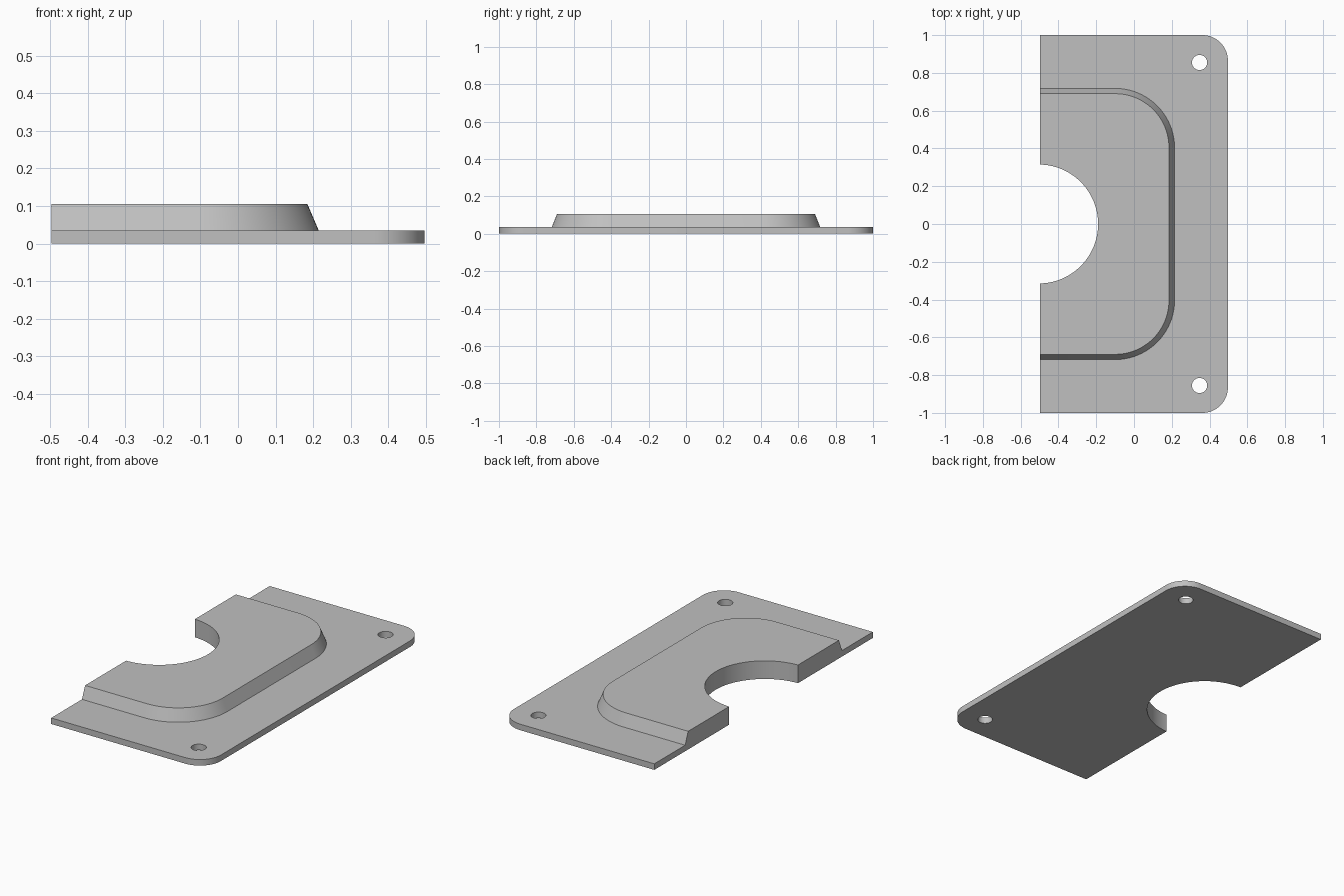
import bpy
import bmesh
from math import cos, sin, pi

default = bpy.data.objects.get("Cube")
if default:
    bpy.data.objects.remove(default, do_unlink=True)

SAW_X = -0.497      # flat left edge of the half plate
START_X = -0.7      # blanks run past the edge and are trimmed
PLATE_Z, TOP_Z = 0.035, 0.105

grey = bpy.data.materials.new("light grey")
grey.use_nodes = True
colour = (0.53, 0.53, 0.53, 1)
grey.diffuse_color = colour
grey.node_tree.nodes["Principled BSDF"].inputs["Base Color"].default_value = colour


def outline(x_max, y_max, radius, steps=24):
    """Counter-clockwise rectangle with its two +x corners rounded."""
    arc = [(x_max - radius + radius * cos(a), y_max - radius + radius * sin(a))
           for a in (i * pi / 2 / steps for i in range(steps + 1))]
    lower = [(x, -y) for x, y in reversed(arc)]
    return [(START_X, -y_max)] + lower + arc + [(START_X, y_max)]


def loft(name, sections):
    """Solid through a stack of (outline, height) sections."""
    bm = bmesh.new()
    rings = [[bm.verts.new((x, y, z)) for x, y in pts] for pts, z in sections]
    for low, high in zip(rings, rings[1:]):
        for i in range(len(low)):
            j = (i + 1) % len(low)
            bm.faces.new((low[i], low[j], high[j], high[i]))
    bm.faces.new(rings[0][::-1])
    bm.faces.new(rings[-1])
    bmesh.ops.recalc_face_normals(bm, faces=bm.faces)
    mesh = bpy.data.meshes.new(name)
    bm.to_mesh(mesh)
    bm.free()
    mesh.materials.append(grey)
    obj = bpy.data.objects.new(name, mesh)
    bpy.context.collection.objects.link(obj)
    return obj


def circle(cx, cy, r, count):
    return [(cx + r * cos(2 * pi * i / count), cy + r * sin(2 * pi * i / count))
            for i in range(count)]


def combine(body, tool, operation):
    """Apply a boolean and discard the tool."""
    tool.hide_render = True
    mod = body.modifiers.new(operation, "BOOLEAN")
    mod.operation, mod.solver, mod.object = operation, "EXACT", tool
    bpy.context.view_layer.objects.active = body
    bpy.ops.object.modifier_apply(modifier=mod.name)
    bpy.data.objects.remove(tool, do_unlink=True)


# Base plate
plate = outline(0.497, 1.0, 0.135)
body = loft("cover_plate", [(plate, 0), (plate, PLATE_Z)])

# Raised centre with sloping sides, rooted inside the plate
foot = outline(0.215, 0.718, 0.315)
crown = outline(0.185, 0.69, 0.285)
combine(body, loft("raised_centre", [(foot, 0.01), (foot, PLATE_Z), (crown, TOP_Z)]), "UNION")

# Central bore and the two screw holes
for x, y, r, count in ((-0.505, 0, 0.315, 96), (0.347, 0.855, 0.04, 40), (0.347, -0.855, 0.04, 40)):
    ring = circle(x, y, r, count)
    combine(body, loft("hole_cutter", [(ring, -0.1), (ring, 0.2)]), "DIFFERENCE")

# Straight cut along the left edge
side = [(-1, -2), (SAW_X, -2), (SAW_X, 2), (-1, 2)]
combine(body, loft("edge_cutter", [(side, -0.1), (side, 0.2)]), "DIFFERENCE")

# Smooth the curved walls, keep the edges crisp
bpy.ops.object.select_all(action="DESELECT")
body.select_set(True)
bpy.context.view_layer.objects.active = body
bpy.ops.object.shade_smooth_by_angle(angle=pi / 9)
